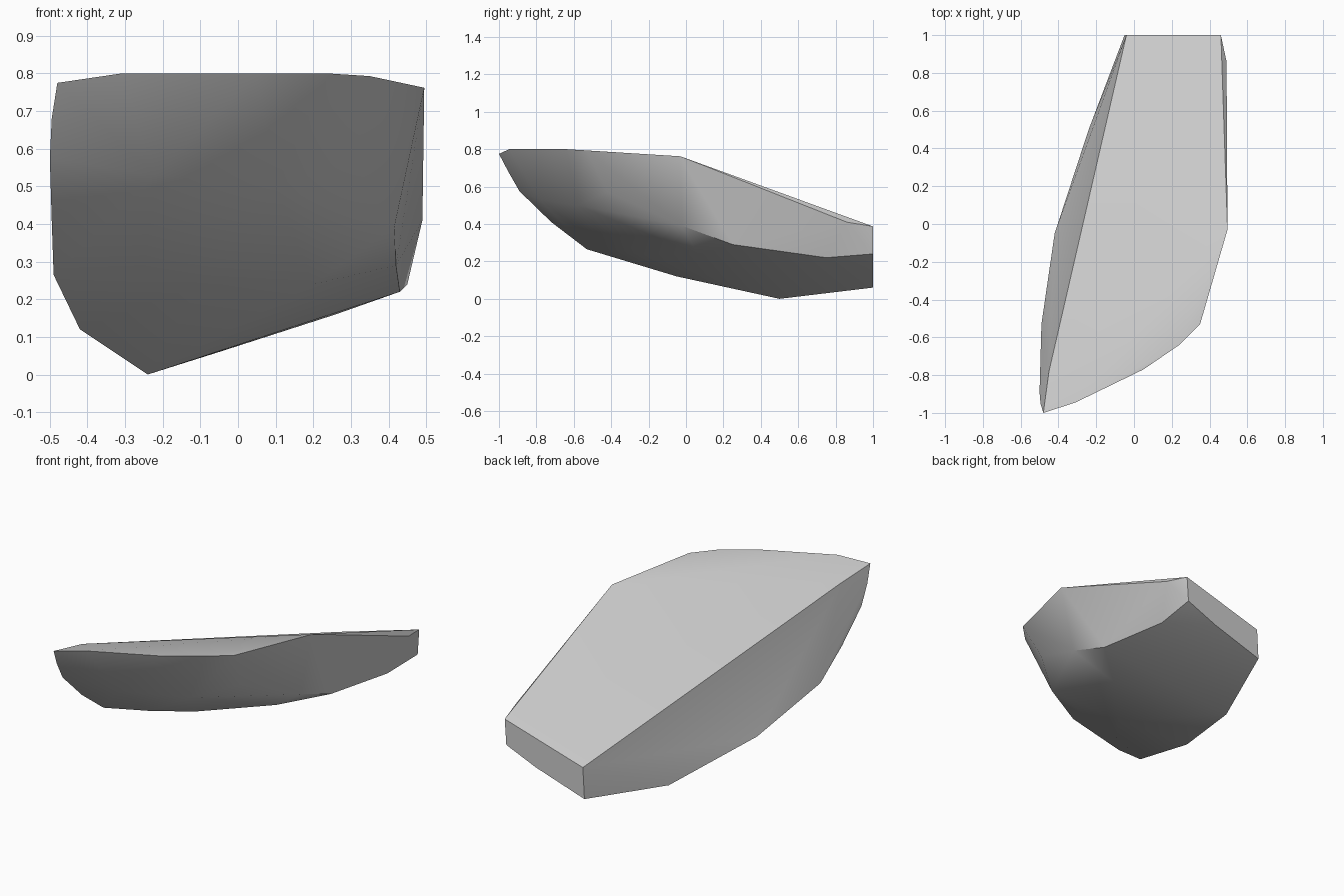
import bpy
import bmesh
import math

# Remove the default object only
default_cube = bpy.data.objects.get("Cube")
if default_cube:
    bpy.data.objects.remove(default_cube, do_unlink=True)


def make_material(name, colour):
    material = bpy.data.materials.new(name)
    material.use_nodes = True
    material.diffuse_color = colour
    material.node_tree.nodes["Principled BSDF"].inputs["Base Color"].default_value = colour
    return material


def convex_shell(name, outlines, material, sharp_degrees):
    """Wrap a closed skin around a few outline curves."""
    mesh = bpy.data.meshes.new(name)
    bm = bmesh.new()
    for outline in outlines:
        for point in outline:
            bm.verts.new(point)
    result = bmesh.ops.convex_hull(bm, input=bm.verts[:])
    leftovers = set(result["geom_interior"]) | set(result["geom_unused"])
    loose = [item for item in leftovers
             if isinstance(item, bmesh.types.BMVert) and not item.link_faces]
    bmesh.ops.delete(bm, geom=loose, context="VERTS")
    # Merge the flat areas of the deck and the end
    bmesh.ops.dissolve_limit(bm, angle_limit=math.radians(1),
                             verts=bm.verts[:], edges=bm.edges[:])
    bmesh.ops.recalc_face_normals(bm, faces=bm.faces[:])
    bm.to_mesh(mesh)
    bm.free()
    mesh.materials.append(material)
    shell = bpy.data.objects.new(name, mesh)
    bpy.context.collection.objects.link(shell)
    bpy.ops.object.select_all(action="DESELECT")
    shell.select_set(True)
    bpy.context.view_layer.objects.active = shell
    bpy.ops.object.shade_smooth_by_angle(angle=math.radians(sharp_degrees))
    return shell


# Upper rim, running from the front tip around the +x side to the back
rim = [
    (-.48, -1, .775), (-.31, -.945, .8), (.05, -.77, .8), (.24, -.64, .8),
    (.35, -.53, .793), (.495, -.03, .762), (.49, .86, .41), (.46, 1, .387),
    (.3, 1, .325), (-.04, 1, .24), (-.45, -.78, .74),
]

# Keel, running along the -x side from the front tip to the back
keel = [
    (-.495, -.95, .68), (-.5, -.89, .575), (-.495, -.72, .41),
    (-.49, -.53, .265), (-.42, -.05, .12), (-.24, .5, 0),
    (-.05, 1, .06), (.26, 1, .16),
]

# Crease between the +x side wall and the underside
chine = [
    (.31, -.42, .57), (.415, -.02, .39), (.42, .25, .29),
    (.43, .75, .22), (.45, 1, .24),
]

# Rounded belly between keel and crease
belly = [
    (-.22, -.78, .53), (.1, -.58, .5), (-.25, -.45, .28),
    (-.1, -.25, .24), (.2, .06, .24),
]

grey = make_material("light grey", (.6, .6, .6, 1))
convex_shell("hull", [rim, keel, chine, belly], grey, 32)
